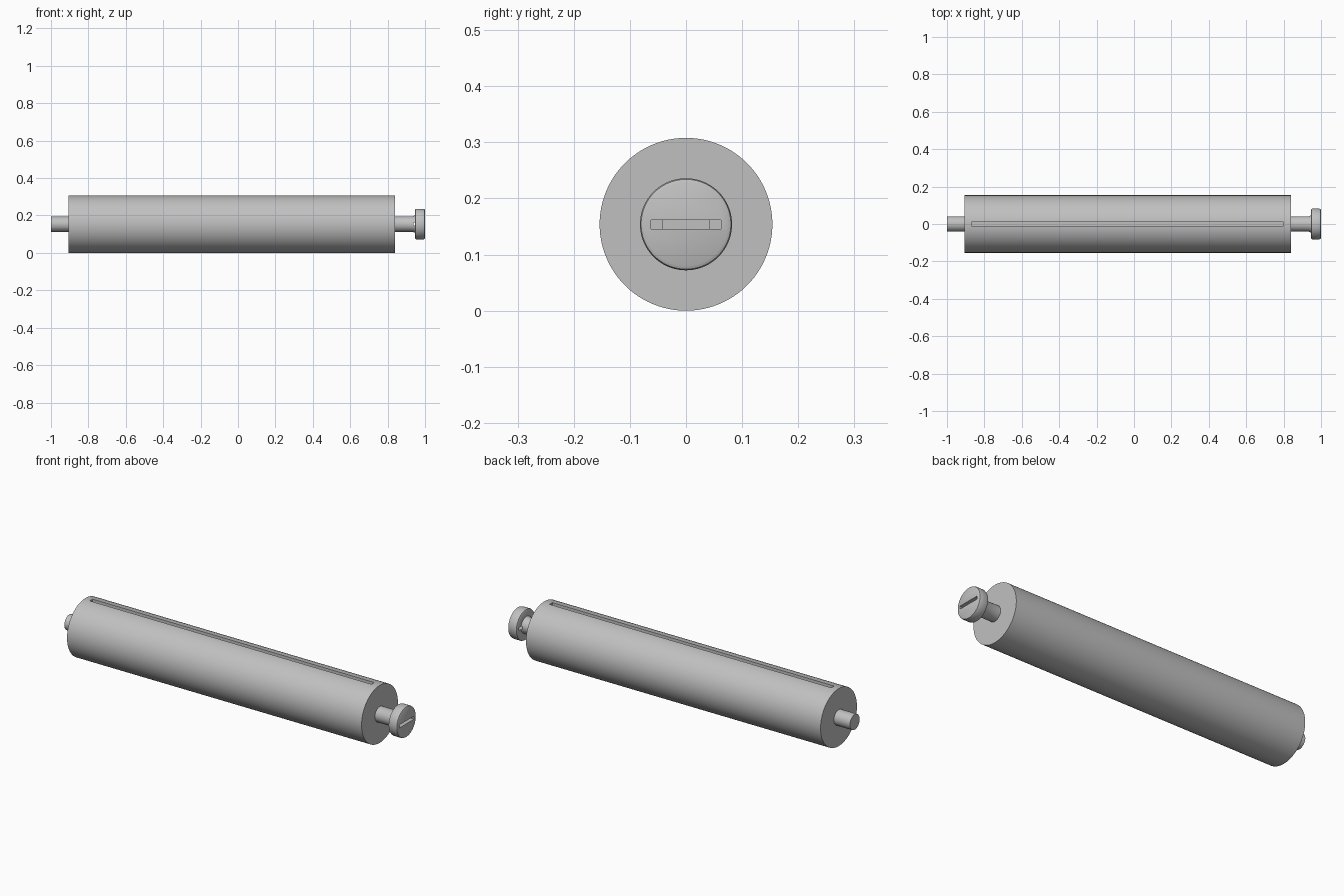
import bpy
import bmesh
from math import cos, sin, tau, radians

if "Cube" in bpy.data.objects:
    bpy.data.objects.remove(bpy.data.objects["Cube"], do_unlink=True)

RADIUS = 0.154          # roller radius, also the axis height
SIDES = 96

steel = bpy.data.materials.new("grey_steel")
steel.use_nodes = True
steel.diffuse_color = (0.53, 0.53, 0.53, 1)
steel.node_tree.nodes["Principled BSDF"].inputs["Base Color"].default_value = steel.diffuse_color


def finish(name, bm):
    bmesh.ops.recalc_face_normals(bm, faces=bm.faces)
    mesh = bpy.data.meshes.new(name)
    bm.to_mesh(mesh)
    bm.free()
    mesh.materials.append(steel)
    obj = bpy.data.objects.new(name, mesh)
    bpy.context.collection.objects.link(obj)
    return obj


def lathe(name, profile):
    """Turn (x, radius) points about the long axis and cap both ends."""
    bm = bmesh.new()
    rings = [[bm.verts.new((x, r * cos(tau * i / SIDES), RADIUS + r * sin(tau * i / SIDES)))
              for i in range(SIDES)] for x, r in profile]
    for a, b in zip(rings, rings[1:]):
        for i in range(SIDES):
            j = (i + 1) % SIDES
            bm.faces.new((a[i], a[j], b[j], b[i]))
    bm.faces.new(rings[0])
    bm.faces.new(rings[-1])
    return finish(name, bm)


def box(name, low, high):
    bm = bmesh.new()
    bmesh.ops.create_cube(bm, size=1)
    for v in bm.verts:
        v.co = [lo if c < 0 else hi for c, lo, hi in zip(v.co, low, high)]
    return finish(name, bm)


def cut(obj, cutter):
    mod = obj.modifiers.new("slot", "BOOLEAN")
    mod.operation = "DIFFERENCE"
    mod.solver = "EXACT"
    mod.object = cutter
    bpy.ops.object.select_all(action="DESELECT")
    obj.select_set(True)
    bpy.context.view_layer.objects.active = obj
    bpy.ops.object.modifier_apply(modifier=mod.name)


# Turned parts
roller = lathe("roller", [(-0.905, RADIUS), (0.84, RADIUS)])
left_knob = lathe("knob", [(0.946, 0.041), (0.946, 0.074), (0.949, 0.080), (0.954, 0.082),
                           (0.990, 0.082), (0.997, 0.080), (1.0, 0.074)])
shaft_stub = lathe("shaft_stub", [(-1.0, 0.041), (-0.90, 0.041)])
shaft_neck = lathe("shaft_neck", [(0.83, 0.041), (0.935, 0.041), (0.942, 0.045), (0.947, 0.045)])

# Long groove along the top of the roller
groove = box("groove_cutter", (-0.87, -0.012, 2 * RADIUS - 0.05), (0.80, 0.012, 0.4))
cut(roller, groove)

# Screwdriver slot across the knob face
slot = box("slot_cutter", (0.938, -0.062, RADIUS - 0.008), (1.1, 0.062, RADIUS + 0.008))
cut(left_knob, slot)
cut(shaft_neck, slot)

for cutter in (groove, slot):
    bpy.data.objects.remove(cutter, do_unlink=True)

# Smooth turned surfaces with crisp edges
bpy.ops.object.select_all(action="DESELECT")
for part in (roller, left_knob, shaft_stub, shaft_neck):
    part.select_set(True)
bpy.context.view_layer.objects.active = roller
bpy.ops.object.shade_smooth_by_angle(angle=radians(30))
